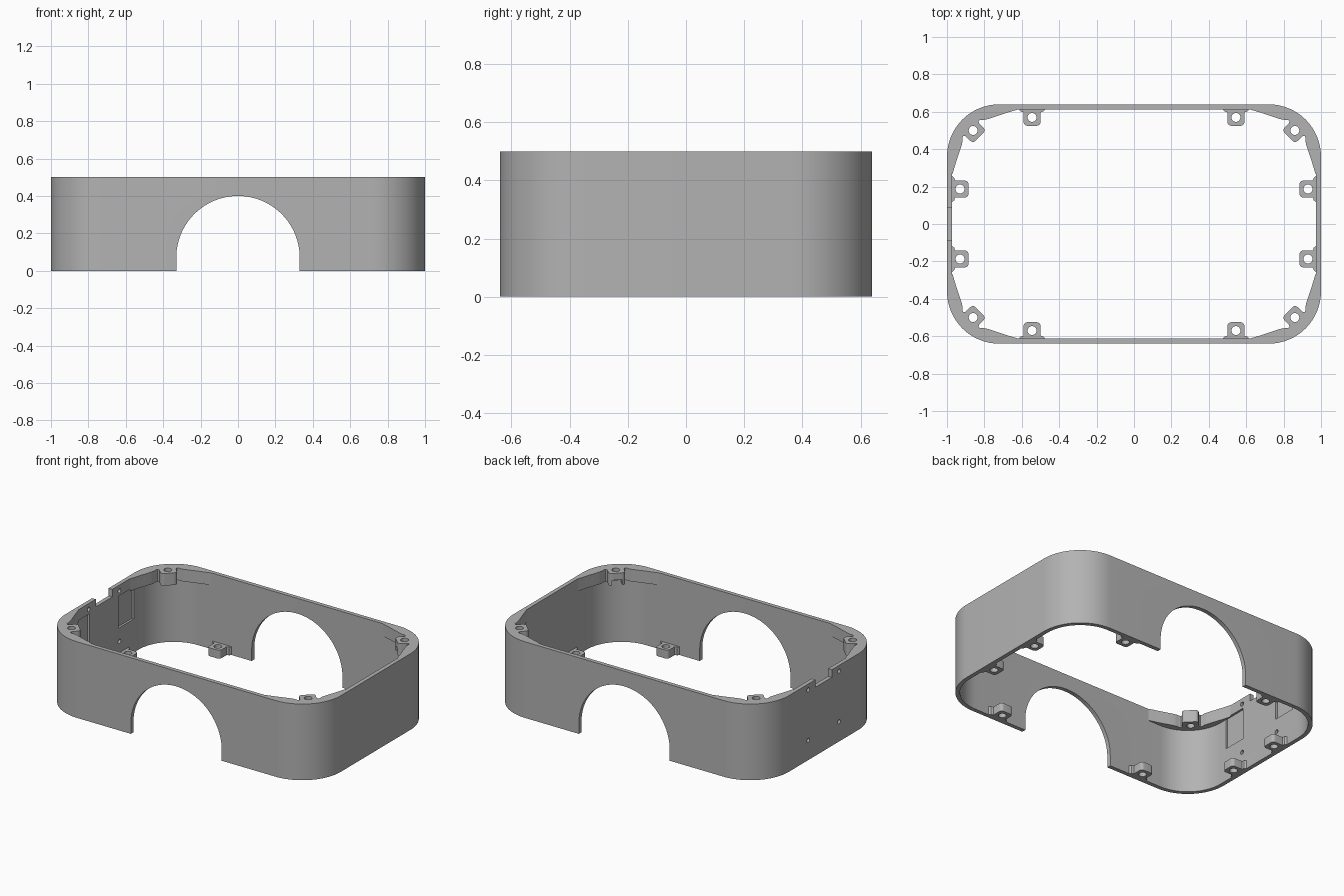
import bpy, bmesh, math
from mathutils import Matrix, Vector

if "Cube" in bpy.data.objects:
    bpy.data.objects.remove(bpy.data.objects["Cube"], do_unlink=True)

HX, HY, H, R, T = 1.0, 0.64, 0.5, 0.28, 0.027

grey = bpy.data.materials.new("plain_grey")
grey.use_nodes = True
grey.diffuse_color = (0.45, 0.45, 0.45, 1)
grey.node_tree.nodes["Principled BSDF"].inputs["Base Color"].default_value = (0.45, 0.45, 0.45, 1)


def arc(cx, cy, r, a0, a1, n):
    angles = [math.radians(a0 + (a1 - a0) * i / n) for i in range(n + 1)]
    return [(cx + r * math.cos(a), cy + r * math.sin(a)) for a in angles]


def rounded_rect(inset):
    pts = []
    for sx, sy, a in ((1, 1, 0), (-1, 1, 90), (-1, -1, 180), (1, -1, 270)):
        pts += arc(sx * (HX - R), sy * (HY - R), R - inset, a, a + 90, 16)
    return pts


def prism(name, pts, low, high, matrix=None):
    """Extrude a flat outline from low to high, then place it."""
    bm = bmesh.new()
    face = bm.faces.new([bm.verts.new((x, y, low)) for x, y in pts])
    new = bmesh.ops.extrude_face_region(bm, geom=[face])["geom"]
    bmesh.ops.translate(bm, vec=(0, 0, high - low),
                        verts=[v for v in new if isinstance(v, bmesh.types.BMVert)])
    if matrix:
        bm.transform(matrix)
    bmesh.ops.recalc_face_normals(bm, faces=bm.faces)
    mesh = bpy.data.meshes.new(name)
    bm.to_mesh(mesh)
    bm.free()
    mesh.materials.append(grey)
    obj = bpy.data.objects.new(name, mesh)
    bpy.context.collection.objects.link(obj)
    return obj


def box(name, x, y, z):
    return prism(name, [(x[0], y[0]), (x[1], y[0]), (x[1], y[1]), (x[0], y[1])], z[0], z[1])


def cut(obj, cutters):
    """Subtract the cutters, keep the result and drop the helpers."""
    for c in cutters:
        c.hide_render = True
        mod = obj.modifiers.new("cut", "BOOLEAN")
        mod.operation, mod.solver, mod.object = "DIFFERENCE", "EXACT", c
    bpy.context.view_layer.update()
    result = bpy.data.meshes.new_from_object(obj.evaluated_get(bpy.context.evaluated_depsgraph_get()))
    obj.modifiers.clear()
    obj.data = result
    for c in cutters:
        bpy.data.objects.remove(c, do_unlink=True)
    result.shade_smooth()
    result.set_sharp_from_angle(angle=math.radians(30))
    return obj


# Shell wall with arches front and back, and mounting features on the right end
wall = prism("shell_wall", rounded_rect(0), 0, H)
cutters = [prism("inner_cutter", rounded_rect(T), -0.1, H + 0.1)]
arch = [(0.33, -0.1)] + arc(0, 0.07, 0.33, 0, 180, 48) + [(-0.33, -0.1)]
cutters.append(prism("arch_cutter", arch, -1, 1, Matrix.Rotation(math.pi / 2, 4, "X")))
cutters.append(box("notch_cutter", (-1.1, -0.9), (-0.085, 0.085), (0.45, 0.6)))
for s in (-1, 1):
    cutters.append(box("pocket_cutter", (-0.987, -0.9), sorted((s * 0.15, s * 0.31)), (0.22, 0.43)))
    for z in (0.13, 0.462):
        place = Matrix.Translation((-1, s * 0.16, z)) @ Matrix.Rotation(math.pi / 2, 4, "Y")
        cutters.append(prism("screw_cutter", arc(0, 0, 0.014, 0, 345, 23), -0.1, 0.1, place))
cut(wall, cutters)


def place_at(x, y, angle):
    return Matrix.Translation((x, y, 0)) @ Matrix.Rotation(angle, 4, "Z")


def hole(x, y):
    return prism("hole_cutter", arc(0, 0, 0.024, 0, 345, 23), -0.1, H + 0.1, place_at(x, y, 0))


# Small bosses along the bottom edge; local +x points out towards the wall
half = [(0.02, 0.075), (0.0, 0.07), (-0.012, 0.06), (-0.016, 0.045)]
half += arc(-0.068, 0.025, 0.02, 90, 180, 6)
outline = half + [(x, -y) for x, y in reversed(half)]
spots = [(sx * 0.545, sy * (HY - T), sy * math.pi / 2) for sx in (1, -1) for sy in (1, -1)]
spots += [(sx * (HX - T), sy * 0.187, 0 if sx > 0 else math.pi) for sx in (1, -1) for sy in (1, -1)]
for x, y, a in spots:
    inward = Vector((math.cos(a), math.sin(a))) * -0.043
    boss = prism("bottom_boss", outline, 0, 0.055, place_at(x, y, a))
    cut(boss, [hole(x + inward.x, y + inward.y)])

# Corner bosses under the top rim, blended into the wall, with a nut slot
side = [(0.11, 0.245), (0.14, 0.19), (0.165, 0.14), (0.185, 0.1), (0.198, 0.08),
        (0.211, 0.068), (0.215, 0.058), (0.205, 0.05)] + arc(0.17, 0.03, 0.02, 90, 180, 6)
rear = arc(0, 0, R - 0.015, -45, 45, 16)
web = side + [(u, -v) for u, v in reversed(side)] + rear
for sx, sy, a in ((1, 1, 45), (-1, 1, 135), (-1, -1, 225), (1, -1, 315)):
    place = place_at(sx * (HX - R), sy * (HY - R), math.radians(a))
    boss = prism("corner_boss", web, 0.42, H, place)
    slot = prism("slot_cutter", [(0.1, -0.03), (0.22, -0.03), (0.22, 0.03), (0.1, 0.03)],
                 0.4, 0.455, place)
    cut(boss, [hole(sx * 0.86, sy * 0.5), slot])
